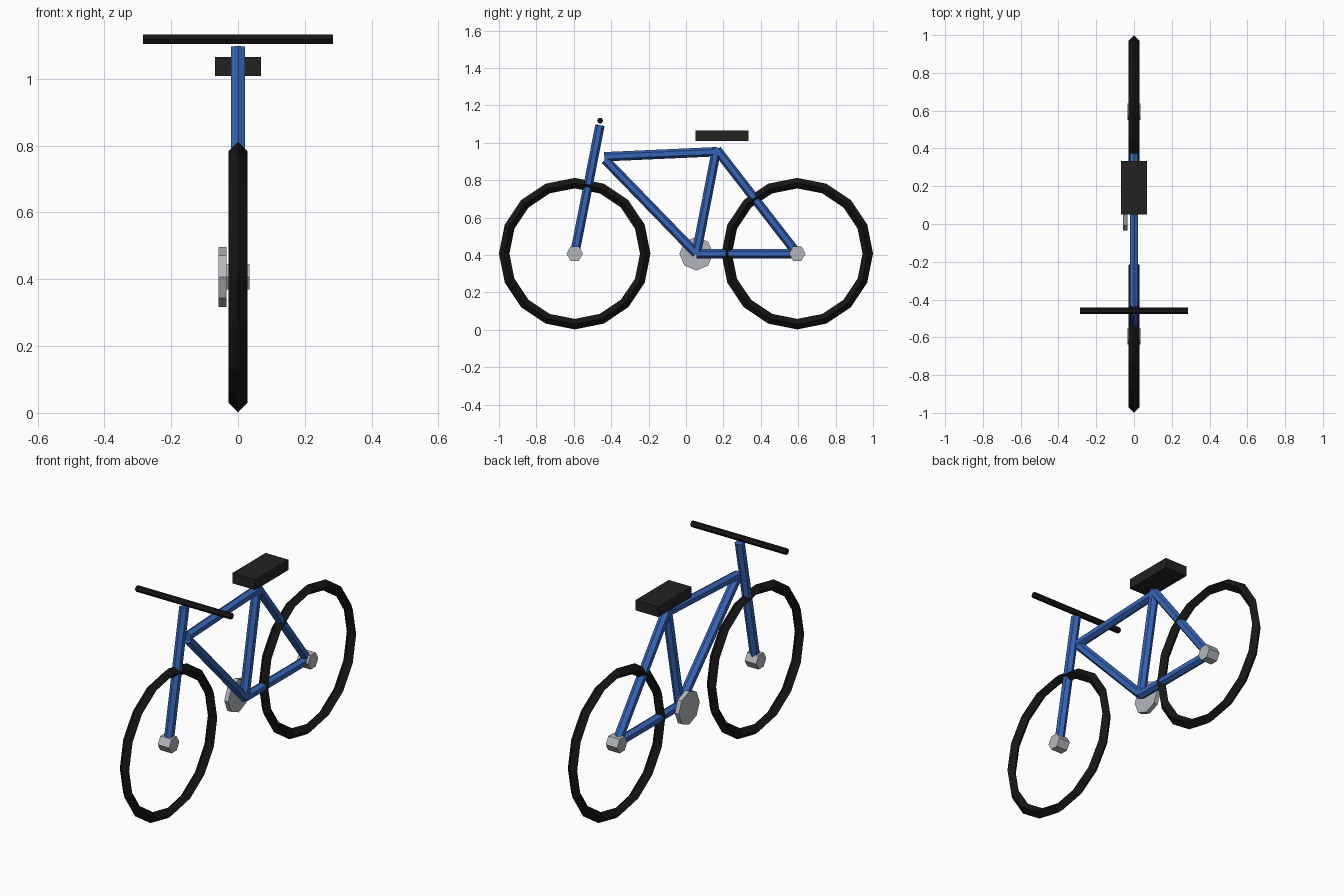
import bpy
from math import pi
from mathutils import Vector, Matrix

cube = bpy.data.objects.get("Cube")
if cube:
    bpy.data.objects.remove(cube, do_unlink=True)


def material(name, rgb, roughness=0.6):
    m = bpy.data.materials.new(name)
    m.use_nodes = True
    colour = (*rgb, 1)
    m.diffuse_color = colour
    bsdf = m.node_tree.nodes["Principled BSDF"]
    bsdf.inputs["Base Color"].default_value = colour
    bsdf.inputs["Roughness"].default_value = roughness
    return m


BLUE = material("frame_blue", (0.036, 0.13, 0.48))
TYRE = material("tyre_black", (0.008, 0.008, 0.008))
SADDLE = material("saddle_black", (0.016, 0.016, 0.016))
GREY = material("metal_grey", (0.45, 0.47, 0.5))


def finish(name, mat):
    ob = bpy.context.object
    ob.name = name
    ob.data.materials.append(mat)
    return ob


def rod(name, a, b, radius, sides, mat):
    """Faceted cylinder from a to b, with one corner line in the centre plane."""
    a, b = Vector(a), Vector(b)
    axis = (b - a).normalized()
    side = Vector((1, 0, 0)) if abs(axis.x) < 0.5 else Vector((0, 0, 1))
    corner = axis.cross(side)
    turn = Matrix((side, corner, axis)).transposed().to_quaternion()
    bpy.ops.mesh.primitive_cylinder_add(vertices=sides, radius=radius,
                                        depth=(b - a).length,
                                        location=(a + b) / 2)
    ob = finish(name, mat)
    ob.rotation_mode = "QUATERNION"
    ob.rotation_quaternion = turn
    return ob


HUB_Z = 0.407
hubs = {"front": -0.595, "rear": 0.595}

# Wheels: diamond-section tyres and hexagonal hubs
for end, y in hubs.items():
    bpy.ops.mesh.primitive_torus_add(major_segments=16, minor_segments=4,
                                     major_radius=0.377, minor_radius=0.028,
                                     location=(0, y, HUB_Z),
                                     rotation=(0, pi / 2, 0))
    finish(end + "_tyre", TYRE)
    rod(end + "_hub", (-0.034, y, HUB_Z), (0.034, y, HUB_Z), 0.044, 6, GREY)

# Frame tubes, given by their ends in the centre plane
crank = (0.055, HUB_Z)
rear = (hubs["rear"], HUB_Z)
tubes = {
    "fork": ((hubs["front"], HUB_Z), (-0.46, 1.094)),
    "top_tube": ((-0.437, 0.925), (0.165, 0.952)),
    "down_tube": ((-0.432, 0.909), crank),
    "seat_tube": (crank, (0.165, 0.974)),
    "seat_stay": ((0.165, 0.962), rear),
    "chain_stay": (crank, rear),
}
for name, (a, b) in tubes.items():
    rod(name, (0, *a), (0, *b), 0.025, 6, BLUE)

# Handlebar
rod("handlebar", (-0.285, -0.459, 1.118), (0.285, -0.459, 1.118), 0.0165, 6, TYRE)

# Chainring on the right side
rod("chainring", (-0.058, *crank), (-0.034, *crank), 0.09, 8, GREY)

# Saddle
bpy.ops.mesh.primitive_cube_add(size=1, location=(0, 0.192, 1.037))
saddle = finish("saddle", SADDLE)
saddle.scale = (0.137, 0.285, 0.056)
